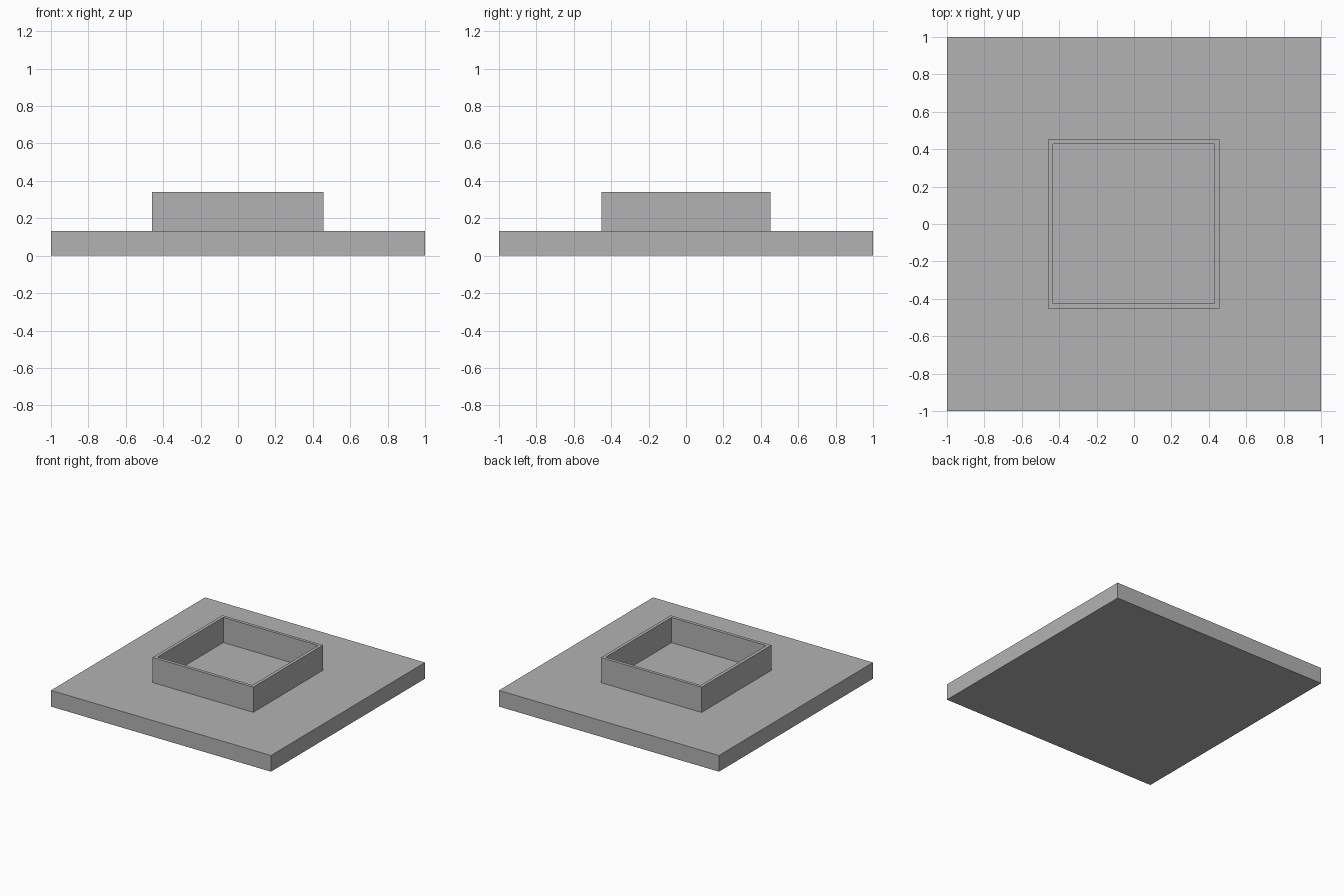
import bpy
import bmesh

old = bpy.data.objects.get("Cube")
if old:
    bpy.data.objects.remove(old, do_unlink=True)

grey = bpy.data.materials.new("plain_grey")
grey.use_nodes = True
colour = (0.45, 0.45, 0.45, 1)
grey.diffuse_color = colour
grey.node_tree.nodes["Principled BSDF"].inputs["Base Color"].default_value = colour

PLATE_TOP = 0.133
RIM_TOP = 0.34


def rectangle(bm, x0, x1, y0, y1, z):
    """Return one ring of corner vertices."""
    return [bm.verts.new((x, y, z)) for x, y in ((x0, y0), (x1, y0), (x1, y1), (x0, y1))]


def bridge(bm, a, b):
    """Join two rings with a band of quads."""
    for i in range(4):
        j = (i + 1) % 4
        bm.faces.new((a[i], a[j], b[j], b[i]))


# Square base plate with a hollow upright frame growing from its top
bm = bmesh.new()
outer = (-0.459, 0.456, -0.453, 0.453)
inner = (-0.432, 0.43, -0.426, 0.427)
rings = [
    rectangle(bm, -1, 1, -1, 1, 0),
    rectangle(bm, -1, 1, -1, 1, PLATE_TOP),
    rectangle(bm, *outer, PLATE_TOP),
    rectangle(bm, *outer, RIM_TOP),
    rectangle(bm, *inner, RIM_TOP),
    rectangle(bm, *inner, PLATE_TOP),
]
for lower, upper in zip(rings, rings[1:]):
    bridge(bm, lower, upper)
bm.faces.new(rings[0][::-1])  # underside
bm.faces.new(rings[-1])       # floor inside the frame
bmesh.ops.recalc_face_normals(bm, faces=bm.faces)

mesh = bpy.data.meshes.new("base_with_raised_frame")
bm.to_mesh(mesh)
bm.free()
mesh.materials.append(grey)
bpy.context.collection.objects.link(bpy.data.objects.new("base_with_raised_frame", mesh))
